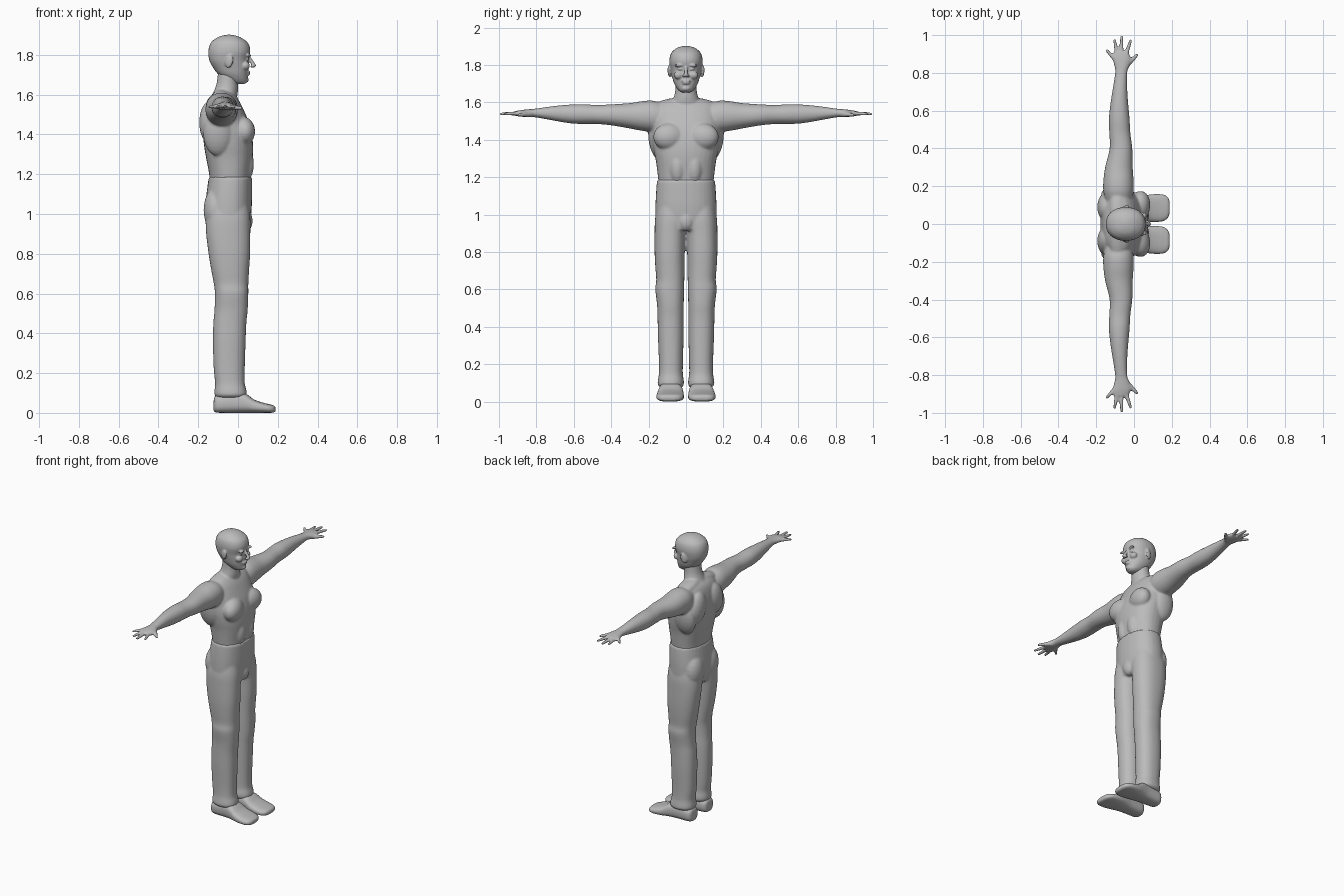
import bpy, bmesh, math
from mathutils import Vector, Matrix

mat = bpy.data.materials.new("plain grey")
mat.diffuse_color = (0.5, 0.5, 0.5, 1)


def spline(rows, steps):
    """Catmull-Rom interpolation through rows of numbers."""
    out, n = [], len(rows)
    for i in range(n - 1):
        p = [rows[max(0, min(n - 1, i + k))] for k in (-1, 0, 1, 2)]
        for s in range(steps):
            t = s / steps
            out.append([0.5 * (2 * b + (c - a) * t + (2 * a - 5 * b + 4 * c - d) * t * t
                        + (3 * b - a - 3 * c + d) * t ** 3) for a, b, c, d in zip(*p)])
    return out + [list(rows[-1])]


def loft(bm, axis, rows, power=2.3, sides=32, steps=4):
    """Rows: position on axis, then low/high limits on the other two axes."""
    others = [i for i in range(3) if i != axis]
    rings = []
    for pos, a0, a1, b0, b1 in spline(rows, steps):
        ring = []
        for k in range(sides):
            t = 2 * math.pi * k / sides
            c, s = math.cos(t), math.sin(t)
            v = [0, 0, 0]
            v[axis] = pos
            v[others[0]] = (a0 + a1) / 2 + (a1 - a0) / 2 * math.copysign(abs(c) ** (2 / power), c)
            v[others[1]] = (b0 + b1) / 2 + (b1 - b0) / 2 * math.copysign(abs(s) ** (2 / power), s)
            ring.append(bm.verts.new(v))
        rings.append(ring)
    for r, q in zip(rings, rings[1:]):
        for k in range(sides):
            j = (k + 1) % sides
            bm.faces.new((r[k], r[j], q[j], q[k]))
    bm.faces.new(rings[0][::-1])
    bm.faces.new(rings[-1])


def blob(bm, loc, size, turn=(0, 0, 0)):
    rot = Matrix.Rotation(turn[2], 4, 'Z') @ Matrix.Rotation(turn[1], 4, 'Y') @ Matrix.Rotation(turn[0], 4, 'X')
    bmesh.ops.create_uvsphere(bm, u_segments=20, v_segments=12, radius=1,
                              matrix=Matrix.Translation(loc) @ rot @ Matrix.Diagonal((*size, 1)))


def finger(bm, a, b, r0, r1):
    a, b = Vector(a), Vector(b)
    d = b - a
    bmesh.ops.create_cone(bm, cap_ends=True, segments=12, radius1=r0, radius2=r1, depth=d.length,
                          matrix=Matrix.Translation((a + b) / 2) @ d.to_track_quat('Z', 'Y').to_matrix().to_4x4())
    blob(bm, b, (r1, r1, r1))


def mirror_y(bm):
    new = bmesh.ops.duplicate(bm, geom=bm.verts[:] + bm.edges[:] + bm.faces[:])["geom"]
    for v in new:
        if isinstance(v, bmesh.types.BMVert):
            v.co.y = -v.co.y


def finish(bm, name, voxel=0, smooth=0):
    bmesh.ops.recalc_face_normals(bm, faces=bm.faces)
    me = bpy.data.meshes.new(name)
    bm.to_mesh(me)
    bm.free()
    me.materials.append(mat)
    me.shade_smooth()
    ob = bpy.data.objects.new(name, me)
    bpy.context.collection.objects.link(ob)
    if voxel:
        m = ob.modifiers.new("blend parts", 'REMESH')
        m.mode, m.voxel_size, m.use_smooth_shade = 'VOXEL', voxel, True
        m = ob.modifiers.new("soften", 'SMOOTH')
        m.factor, m.iterations = 0.5, smooth
    return ob


def widths(rows):
    return [(z, b, f, -w, w) for z, b, f, w in rows]


# Torso: arms, chest and back muscles are made on one side and mirrored
bm = bmesh.new()
arm = [(.10, -.08, 1.52, .065, .065), (.17, -.082, 1.525, .08, .083), (.23, -.082, 1.527, .08, .08),
       (.30, -.080, 1.528, .073, .068), (.40, -.069, 1.533, .06, .056), (.48, -.075, 1.535, .056, .051),
       (.55, -.078, 1.537, .055, .053), (.62, -.078, 1.538, .049, .05), (.70, -.075, 1.541, .04, .04),
       (.80, -.068, 1.543, .032, .024), (.84, -.064, 1.542, .041, .021), (.88, -.066, 1.541, .050, .018),
       (.91, -.070, 1.54, .040, .013)]
loft(bm, 1, [(y, x - hx, x + hx, z - hz, z + hz) for y, x, z, hx, hz in arm], power=2.1)
for a, b in (((-.10, .87), (-.143, .918)), ((-.088, .89), (-.103, .972)),
             ((-.068, .89), (-.065, .99)), ((-.045, .89), (-.018, .97))):
    finger(bm, (*a, 1.541), (*b, 1.538), .0125, .0085)
finger(bm, (-.045, .835, 1.537), (.016, .895, 1.532), .017, .009)
blob(bm, (.022, .085, 1.415), (.062, .092, .075), (0, 0, -.25))         # chest muscle
blob(bm, (-.145, .09, 1.46), (.05, .075, .105), (.2, 0, 0))             # shoulder blade
blob(bm, (-.10, .155, 1.40), (.075, .045, .11), (-.15, 0, 0))           # side muscle
blob(bm, (-.085, .085, 1.59), (.045, .11, .03), (-.2, 0, 0))            # neck slope
blob(bm, (.035, .045, 1.25), (.045, .045, .09))                         # stomach muscle
mirror_y(bm)
loft(bm, 2, widths([(1.13, -.14, .06, .142), (1.20, -.145, .064, .15), (1.28, -.160, .074, .160),
                    (1.34, -.170, .076, .172), (1.40, -.176, .070, .180), (1.46, -.178, .055, .180),
                    (1.52, -.170, .030, .178), (1.57, -.155, .005, .165), (1.60, -.13, -.02, .14),
                    (1.615, -.10, -.04, .09)]))
loft(bm, 2, widths([(1.54, -.15, 0, .10), (1.58, -.14, -.005, .085), (1.62, -.120, 0, .068),
                    (1.66, -.107, 0, .058), (1.72, -.10, .005, .055)]), power=2)
finish(bm, "torso_and_arms", .0065, 5)

# Head: ears, brows, cheeks, eyes mirrored, then skull, nose and mouth
bm = bmesh.new()
blob(bm, (-.045, .087, 1.768), (.021, .010, .034), (0, .2, .35))        # ear
blob(bm, (.050, .034, 1.797), (.014, .030, .008), (0, 0, -.35))         # brow
blob(bm, (.048, .031, 1.778), (.009, .014, .007))                       # eye
blob(bm, (.037, .040, 1.745), (.022, .025, .022))                       # cheek
blob(bm, (.071, .010, 1.741), (.011, .009, .007))                       # nostril
mirror_y(bm)
loft(bm, 2, widths([(1.652, -.01, .03, .018), (1.665, -.05, .046, .040), (1.70, -.098, .050, .063),
                    (1.74, -.128, .053, .075), (1.775, -.145, .052, .083), (1.82, -.149, .062, .089),
                    (1.86, -.137, .050, .081), (1.885, -.108, .018, .058), (1.896, -.08, -.01, .035),
                    (1.901, -.055, -.035, .012)]), power=2.2)
finger(bm, (.050, 0, 1.795), (.080, 0, 1.746), .008, .0105)             # nose
blob(bm, (.050, 0, 1.713), (.013, .026, .006))                          # upper lip
blob(bm, (.049, 0, 1.702), (.012, .022, .006))                          # lower lip
blob(bm, (.036, 0, 1.674), (.018, .024, .015))                          # chin
finish(bm, "head", .0045, 3)

# Trousers: one leg and seat cheek mirrored, then hips and front fold
bm = bmesh.new()
loft(bm, 2, [(.075, -.105, .035, .022, .135), (.09, -.118, .045, .012, .151), (.115, -.118, .042, .012, .150),
             (.15, -.115, .034, .017, .145), (.22, -.122, .034, .016, .145), (.35, -.126, .038, .013, .150),
             (.45, -.124, .042, .012, .152), (.52, -.118, .049, .012, .155), (.60, -.116, .052, .010, .164),
             (.65, -.122, .052, .009, .159), (.72, -.135, .056, .008, .164), (.80, -.148, .061, .006, .168),
             (.90, -.160, .062, .002, .168), (.98, -.162, .062, -.01, .165), (1.06, -.15, .05, .01, .15)])
blob(bm, (-.115, .075, 1.02), (.058, .075, .11))                        # seat
mirror_y(bm)
loft(bm, 2, widths([(.92, -.14, .055, .13), (.98, -.157, .064, .160), (1.05, -.163, .070, .163),
                    (1.12, -.156, .071, .160), (1.17, -.149, .071, .156), (1.185, -.148, .07, .154)]))
blob(bm, (.038, 0, .965), (.036, .045, .055))                           # front fold
finish(bm, "trousers", .0075, 4)

# Shoes: flat sole with a low toe and an ankle inside the trouser leg
for side, s in (("left", 1), ("right", -1)):
    bm = bmesh.new()
    shoe = [(-.123, .015, .05, .065, .10), (-.118, .006, .08, .045, .12), (-.10, .001, .09, .033, .133),
            (-.05, 0, .10, .027, .137), (.0, 0, .105, .022, .141), (.04, 0, .096, .016, .148),
            (.08, 0, .068, .012, .155), (.12, 0, .053, .011, .158), (.155, 0, .044, .016, .155),
            (.178, .002, .038, .032, .142), (.188, .008, .03, .055, .12)]
    loft(bm, 0, [(x, a, b, z0, z1) for x, z0, z1, a, b in shoe], power=2.7)
    for v in bm.verts:
        v.co.y *= s
    finish(bm, side + "_shoe")
